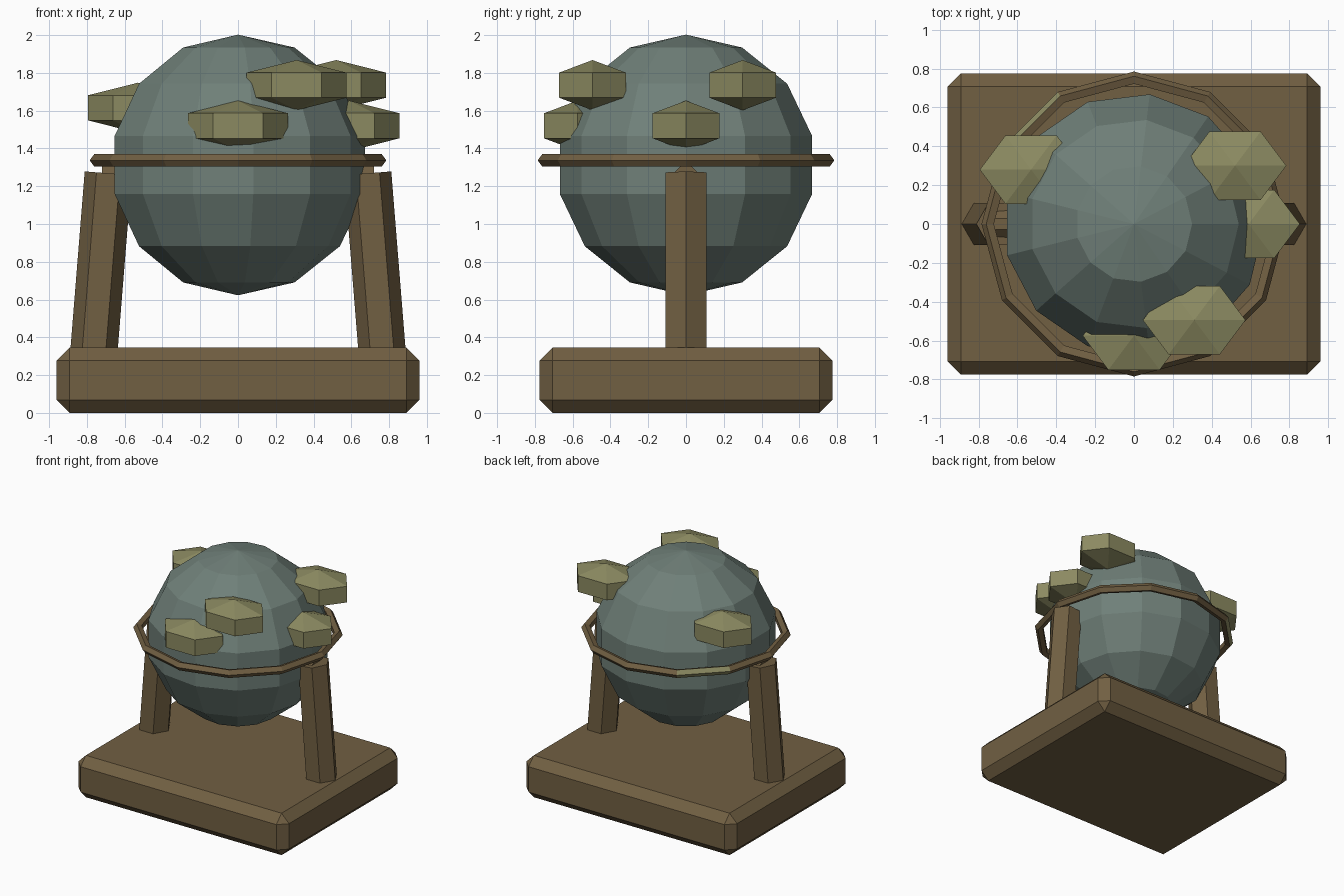
import bpy
import bmesh
from math import sin, cos, pi, radians, atan2, degrees

if "Cube" in bpy.data.objects:
    bpy.data.objects.remove(bpy.data.objects["Cube"], do_unlink=True)


def material(name, rgb):
    m = bpy.data.materials.new(name)
    m.use_nodes = True
    m.diffuse_color = (*rgb, 1)
    bsdf = next(n for n in m.node_tree.nodes if n.type == 'BSDF_PRINCIPLED')
    bsdf.inputs["Base Color"].default_value = (*rgb, 1)
    return m


WOOD = material("brown_wood", (0.165, 0.115, 0.055))
SEA = material("grey_green_sea", (0.16, 0.215, 0.19))
LAND = material("olive_land", (0.26, 0.255, 0.12))


def lathe(name, profile, sides, mat, loc, scale=(1, 1, 1), rot=(0, 0, 0), phase=0):
    """Turn (radius, height) points round z; radius 0 makes a pole, open ends are capped."""
    bm = bmesh.new()
    rings = []
    for r, z in profile:
        count = sides if r > 0 else 1
        rings.append([bm.verts.new((r * cos(phase + 2 * pi * i / sides),
                                    r * sin(phase + 2 * pi * i / sides), z))
                      for i in range(count)])
    for low, high in zip(rings, rings[1:]):
        for i in range(sides):
            j = (i + 1) % sides
            quad = [low[i % len(low)], low[j % len(low)],
                    high[j % len(high)], high[i % len(high)]]
            bm.faces.new(list(dict.fromkeys(quad)))
    for end in (rings[0], rings[-1]):
        if len(end) > 1:
            bm.faces.new(end)
    bmesh.ops.recalc_face_normals(bm, faces=bm.faces)
    mesh = bpy.data.meshes.new(name)
    bm.to_mesh(mesh)
    bm.free()
    mesh.materials.append(mat)
    ob = bpy.data.objects.new(name, mesh)
    ob.location, ob.scale, ob.rotation_euler = loc, scale, rot
    bpy.context.collection.objects.link(ob)
    return ob


def ball_profile(rings):
    """Half circle from bottom pole to top pole."""
    inner = [(sin(pi * k / rings), -cos(pi * k / rings)) for k in range(1, rings)]
    return [(0, -1)] + inner + [(0, 1)]


# Chamfered base block
bpy.ops.mesh.primitive_cube_add(size=1, location=(0, 0, 0.1725))
base = bpy.context.object
base.name = "base"
base.scale = (1.92, 1.55, 0.345)
bpy.ops.object.transform_apply(location=False, rotation=False, scale=True)
base.data.materials.append(WOOD)
chamfer = base.modifiers.new("chamfer", 'BEVEL')
chamfer.width = 0.068
chamfer.segments = 1

# Leaning hexagonal posts and the pivot pins at their tops
for side, label in ((1, "left"), (-1, "right")):
    lathe(label + "_post", [(0.125, -0.5), (0.125, 0.5)], 6, WOOD,
          (side * 0.727, 0, 0.77), rot=(0, -side * radians(4.6), 0))
    lathe(label + "_pivot_pin", [(0.075, -0.06), (0.075, 0.06)], 8, WOOD,
          (side * 0.66, 0, 1.237), rot=(0, pi / 2, 0), phase=pi / 8)

# Globe
lathe("globe", ball_profile(7), 13, SEA, (0, 0, 1.3125), scale=(0.69,) * 3)

# Horizon ring, with one section painted on its outside
bpy.ops.mesh.primitive_torus_add(major_segments=12, minor_segments=5,
                                 major_radius=0.75, minor_radius=0.035,
                                 location=(0, 0, 1.337))
ring = bpy.context.object
ring.name = "horizon_ring"
ring.data.materials.append(WOOD)
ring.data.materials.append(LAND)
for face in ring.data.polygons:
    face.use_smooth = False
    c, n = face.center, face.normal
    painted = 120 < degrees(atan2(c.y, c.x)) < 150 and c.x * n.x + c.y * n.y > 0
    face.material_index = int(painted)

# Land masses: low hexagonal lumps half sunk in the globe
lands = {
    "front_land": (0.0, -0.575, 1.52),
    "front_left_land": (0.31, -0.495, 1.735),
    "left_land": (0.59, 0.0, 1.52),
    "back_left_land": (0.52, 0.3, 1.735),
    "back_right_land": (-0.53, 0.28, 1.615),
}
for name, loc in lands.items():
    lathe(name, ball_profile(3), 6, LAND, loc, scale=(0.305, 0.235, 0.133))
